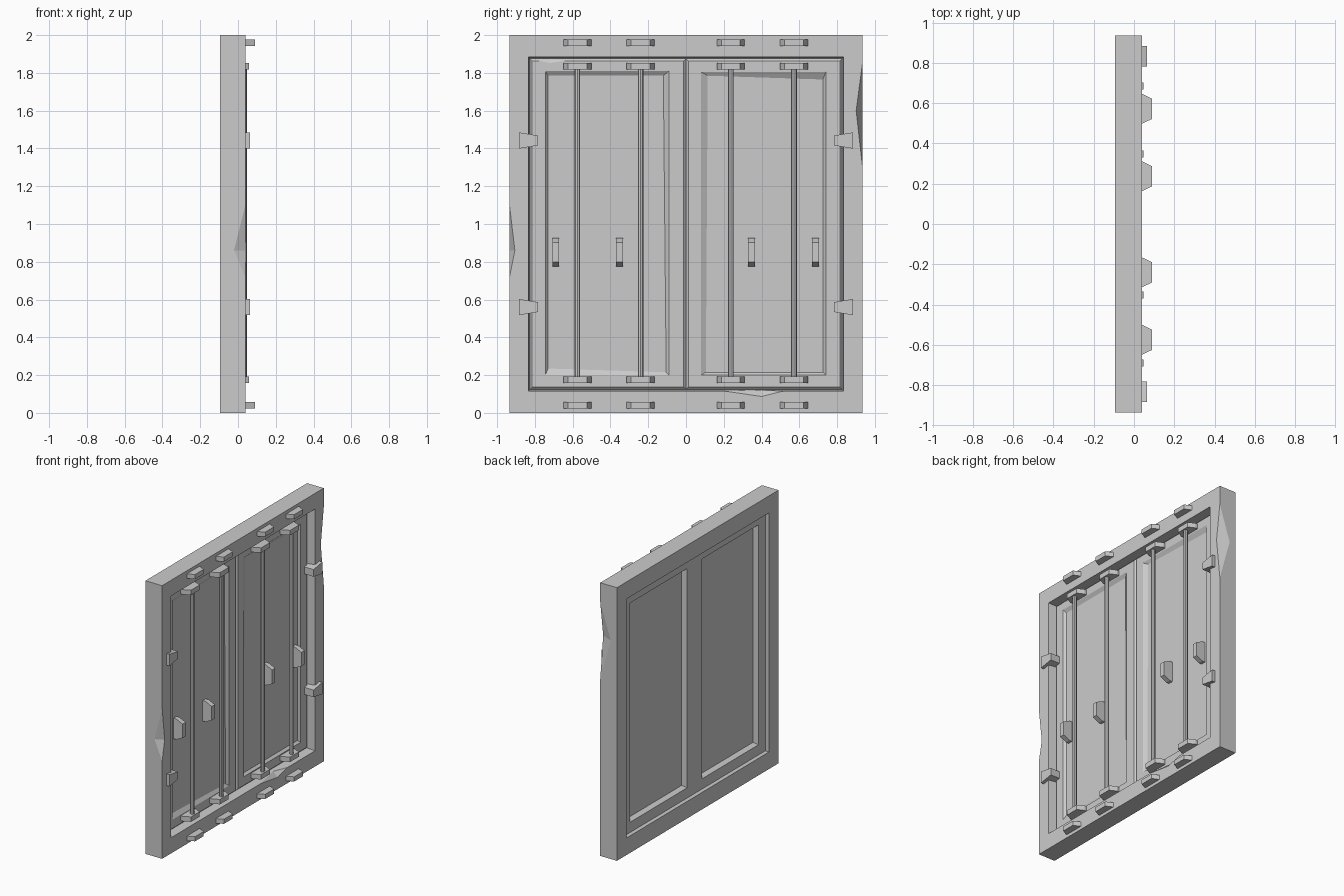
import bpy, bmesh
from mathutils import Vector

cube = bpy.data.objects.get("Cube")
if cube:
    bpy.data.objects.remove(cube, do_unlink=True)

grey = bpy.data.materials.new("plain grey")
grey.use_nodes = True
grey.diffuse_color = (0.6, 0.6, 0.6, 1)
grey.node_tree.nodes["Principled BSDF"].inputs["Base Color"].default_value = (0.6, 0.6, 0.6, 1)

FRONT, BACK = 0.04, -0.095
DOOR_FRONT, DOOR_BACK = -0.01, -0.065


def finish(name, bm):
    bmesh.ops.recalc_face_normals(bm, faces=bm.faces)
    mesh = bpy.data.meshes.new(name)
    bm.to_mesh(mesh)
    bm.free()
    mesh.materials.append(grey)
    ob = bpy.data.objects.new(name, mesh)
    bpy.context.collection.objects.link(ob)
    return ob


def rect(y0, y1, z0, z1, inset=0):
    y0, y1, z0, z1 = y0 + inset, y1 - inset, z0 + inset, z1 - inset
    return [(y0, z0), (y1, z0), (y1, z1), (y0, z1)]


def loft(name, rings, closed=False):
    """Bridge a list of (x, outline) rings, capped or joined end to start."""
    bm = bmesh.new()
    loops = [[bm.verts.new((x, y, z)) for y, z in outline] for x, outline in rings]
    pairs = list(zip(loops, loops[1:]))
    if closed:
        pairs.append((loops[-1], loops[0]))
    else:
        bm.faces.new(loops[0])
        bm.faces.new(loops[-1])
    for a, b in pairs:
        n = len(a)
        for i in range(n):
            j = (i + 1) % n
            bm.faces.new((a[i], a[j], b[j], b[i]))
    return finish(name, bm)


def chip(target, ends, corner, deep_a, deep_b):
    """Cut a worn notch out of a sharp edge."""
    bm = bmesh.new()
    for p in (*ends, corner, deep_a, deep_b):
        bm.verts.new(Vector(p))
    bmesh.ops.convex_hull(bm, input=bm.verts)
    cutter = finish("chip_cutter", bm)
    cutter.hide_render = True
    mod = target.modifiers.new("chip", 'BOOLEAN')
    mod.operation = 'DIFFERENCE'
    mod.solver = 'EXACT'
    mod.object = cutter
    bpy.context.view_layer.objects.active = target
    bpy.ops.object.modifier_apply(modifier=mod.name)
    bpy.data.objects.remove(cutter, do_unlink=True)


# Outer frame with a slightly tapered opening
outer = rect(-0.935, 0.935, 0, 2)
opening = rect(-0.835, 0.835, 0.115, 1.885)
frame = loft("frame", [
    (BACK, outer), (FRONT, outer), (FRONT, opening),
    (DOOR_FRONT - 0.01, rect(-0.825, 0.825, 0.125, 1.875)),
    (BACK, rect(-0.825, 0.825, 0.125, 1.875))], closed=True)

# Worn notches on the frame edges
E = 0.002
chip(frame, [(FRONT + E, 0.935 + E, 1.27), (FRONT + E, 0.935 + E, 1.88)],
     (FRONT + 0.02, 0.96, 1.6), (FRONT + E, 0.9, 1.6), (-0.05, 0.935 + E, 1.6))
chip(frame, [(FRONT + E, -0.935 - E, 0.70), (FRONT + E, -0.935 - E, 1.13)],
     (FRONT + 0.02, -0.96, 0.86), (FRONT + E, -0.905, 0.86), (-0.025, -0.935 - E, 0.86))
chip(frame, [(FRONT + E, 0.18, 0.115 + E), (FRONT + E, 0.53, 0.115 + E)],
     (FRONT + 0.02, 0.4, 0.135), (FRONT + E, 0.4, 0.085), (0.0, 0.4, 0.125))


# Doors: bevelled slabs with sunken panels on both sides
def door(name, bounds, panel, worn_panel):
    flat = rect(*panel)
    return loft(name, [
        (-0.032, rect(*panel, 0.015)), (DOOR_BACK, flat),
        (DOOR_BACK, rect(*bounds)), (DOOR_FRONT - 0.012, rect(*bounds)),
        (DOOR_FRONT, rect(*bounds, 0.012)),
        (DOOR_FRONT, flat), (-0.027, worn_panel)])


right_door = door("right_door", (-0.826, 0, 0.124, 1.876), (-0.745, -0.09, 0.2, 1.81),
                  [(-0.73, 0.235), (-0.105, 0.215), (-0.12, 1.785), (-0.73, 1.785)])
left_door = door("left_door", (0, 0.826, 0.124, 1.876), (0.08, 0.74, 0.2, 1.805),
                 [(0.105, 0.215), (0.725, 0.215), (0.725, 1.765), (0.115, 1.785)])
chip(right_door, [(DOOR_FRONT + E, -0.814, 1.866), (DOOR_FRONT + E, -0.6, 1.866)],
     (DOOR_FRONT + 0.02, -0.72, 1.89), (DOOR_FRONT + E, -0.72, 1.848),
     (DOOR_FRONT - 0.01, -0.72, 1.874))


# Tapered blocks: narrower along y or z toward the front
def block(name, y, z, hy, hz, x0, x1, taper_y=0, taper_z=0):
    x_mid = max(x0, x1 - 0.05)
    base = rect(y - hy, y + hy, z - hz, z + hz)
    top = rect(y - hy + taper_y, y + hy - taper_y, z - hz + taper_z, z + hz - taper_z)
    return loft(name, [(x0, base), (x_mid, base), (x1, top)])


# Vertical bars with their inner and outer brackets
for i, y in enumerate((-0.575, -0.24, 0.237, 0.572), 1):
    bpy.ops.mesh.primitive_cylinder_add(vertices=8, radius=0.015, depth=1.66,
                                        location=(0.033, y, 1.005))
    bar = bpy.context.object
    bar.name = f"bar_{i}"
    bar.data.materials.append(grey)
    for z in (0.175, 1.835):
        block(f"bar_bracket_{i}", y, z, 0.074, 0.018, DOOR_FRONT - 0.005, 0.057, 0.024)
    for z in (0.04, 1.96):
        block(f"frame_bracket_{i}", y, z, 0.074, 0.017, FRONT - 0.005, 0.09, 0.024)

# Handles on the panels
for i, y in enumerate((-0.69, -0.352, 0.347, 0.685), 1):
    block(f"handle_{i}", y, 0.85, 0.018, 0.075, -0.03, 0.046, 0, 0.024)

# Wedge-shaped hinges across the frame edge
for s in (-1, 1):
    for z in (0.56, 1.442):
        wedge = [(s * 0.885, z - 0.043), (s * 0.885, z + 0.043),
                 (s * 0.783, z + 0.026), (s * 0.783, z - 0.026)]
        loft("hinge", [(DOOR_FRONT - 0.005, wedge), (0.064, wedge)])
